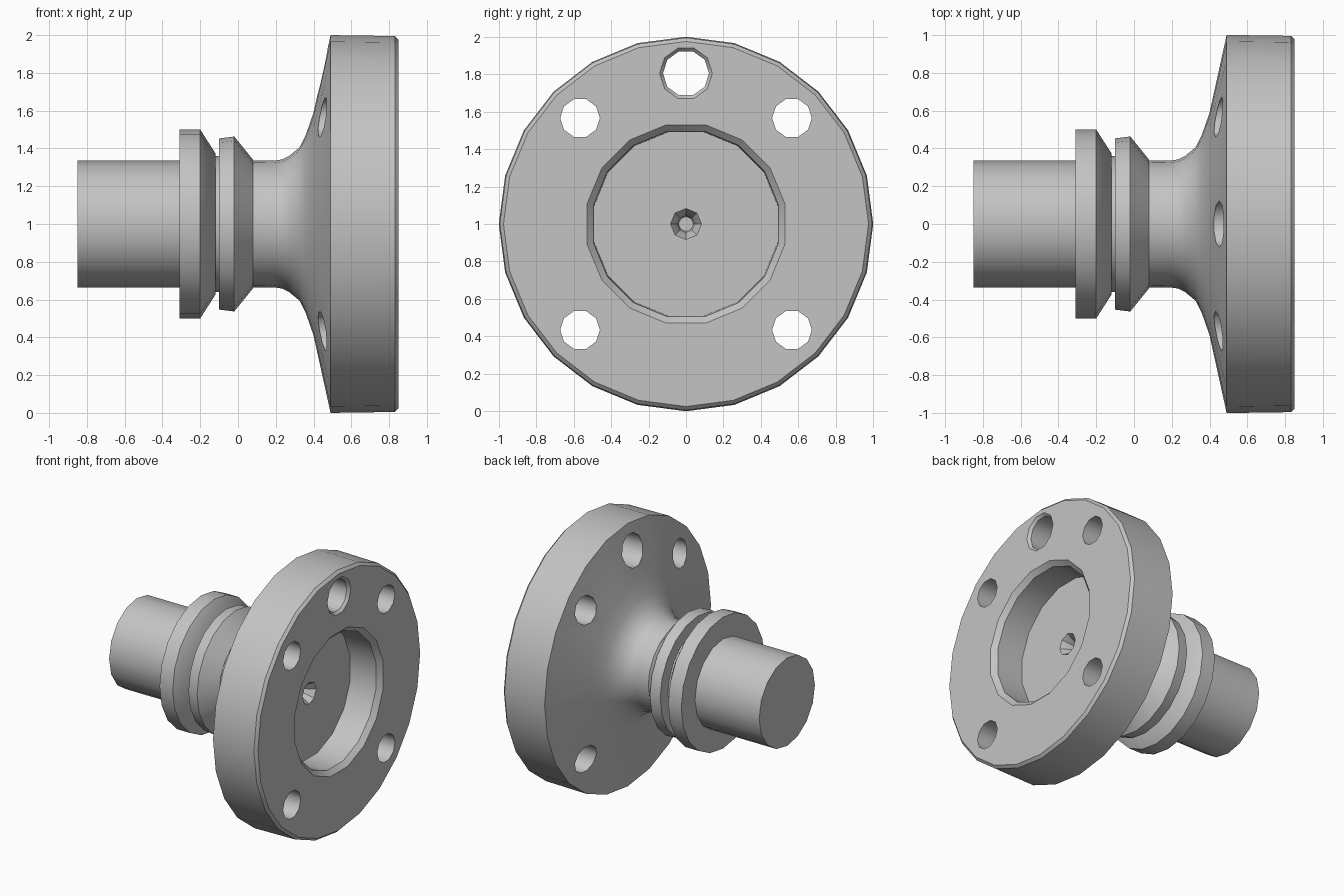
import bpy, bmesh, math

cube = bpy.data.objects.get("Cube")
if cube:
    bpy.data.objects.remove(cube, do_unlink=True)

steel = bpy.data.materials.new("grey steel")
steel.use_nodes = True
GREY = (0.55, 0.55, 0.55, 1)
steel.diffuse_color = GREY
steel.node_tree.nodes["Principled BSDF"].inputs["Base Color"].default_value = GREY


def lathe(name, profile, sides, y=0.0, z=1.0, turn=0.0):
    """Revolve (x, radius) points about an axis parallel to x; ends are capped."""
    bm = bmesh.new()
    rings = []
    for x, r in profile:
        angles = [2 * math.pi * (i + turn) / sides for i in range(sides)]
        rings.append([bm.verts.new((x, y + r * math.cos(a), z + r * math.sin(a))) for a in angles])
    for a, b in zip(rings, rings[1:]):
        for i in range(sides):
            j = (i + 1) % sides
            bm.faces.new((a[i], a[j], b[j], b[i]))
    bm.faces.new(rings[0])
    bm.faces.new(rings[-1])
    bmesh.ops.recalc_face_normals(bm, faces=bm.faces)
    mesh = bpy.data.meshes.new(name)
    bm.to_mesh(mesh)
    bm.free()
    mesh.materials.append(steel)
    obj = bpy.data.objects.new(name, mesh)
    bpy.context.collection.objects.link(obj)
    return obj


def activate(obj):
    bpy.ops.object.select_all(action="DESELECT")
    obj.select_set(True)
    bpy.context.view_layer.objects.active = obj


def cut(target, cutter):
    cutter.hide_render = True
    mod = target.modifiers.new("cut", "BOOLEAN")
    mod.operation = "DIFFERENCE"
    mod.solver = "EXACT"
    mod.object = cutter
    activate(target)
    bpy.ops.object.modifier_apply(modifier=mod.name)
    bpy.data.objects.remove(cutter, do_unlink=True)


# Shaft and the two bevelled collars with a groove between them
shaft = lathe("shaft", [(-0.85, 0.335), (-0.25, 0.335)], 16)
rear_collar = lathe("rear_collar", [(-0.31, 0.50), (-0.20, 0.50), (-0.12, 0.375)], 20)
groove = lathe("groove", [(-0.20, 0.36), (-0.05, 0.36)], 20)
front_collar = lathe("front_collar", [(-0.10, 0.453), (-0.02, 0.463), (0.08, 0.34)], 20)

# Flange with a flared neck
flange = lathe("flange", [
    (0.0, 0.338), (0.19, 0.335), (0.235, 0.342), (0.27, 0.36), (0.325, 0.405),
    (0.36, 0.475), (0.40, 0.59), (0.49, 1.0), (0.83, 0.995), (0.85, 0.975)], 24)

# Chamfered recess and stepped centre hole in its floor
cut(flange, lathe("recess", [(0.60, 0.50), (0.815, 0.505), (0.85, 0.54), (0.90, 0.54)], 16, turn=0.5))
cut(flange, lathe("centre_hole", [(0.44, 0.04), (0.54, 0.045), (0.60, 0.083), (0.65, 0.083)], 8))

# Four bolt holes and a larger chamfered hole at the top
for sy in (-1, 1):
    for sz in (-1, 1):
        cut(flange, lathe("bolt_hole", [(0.2, 0.106), (1.0, 0.106)], 10,
                          y=0.566 * sy, z=1 + 0.566 * sz))
cut(flange, lathe("top_hole", [(0.2, 0.123), (0.83, 0.123), (0.85, 0.141), (0.95, 0.141)], 10, z=1.805))

# Smooth the round surfaces, keep the machined edges sharp
for part in (shaft, rear_collar, groove, front_collar, flange):
    activate(part)
    bpy.ops.object.shade_smooth_by_angle(angle=math.radians(37))
